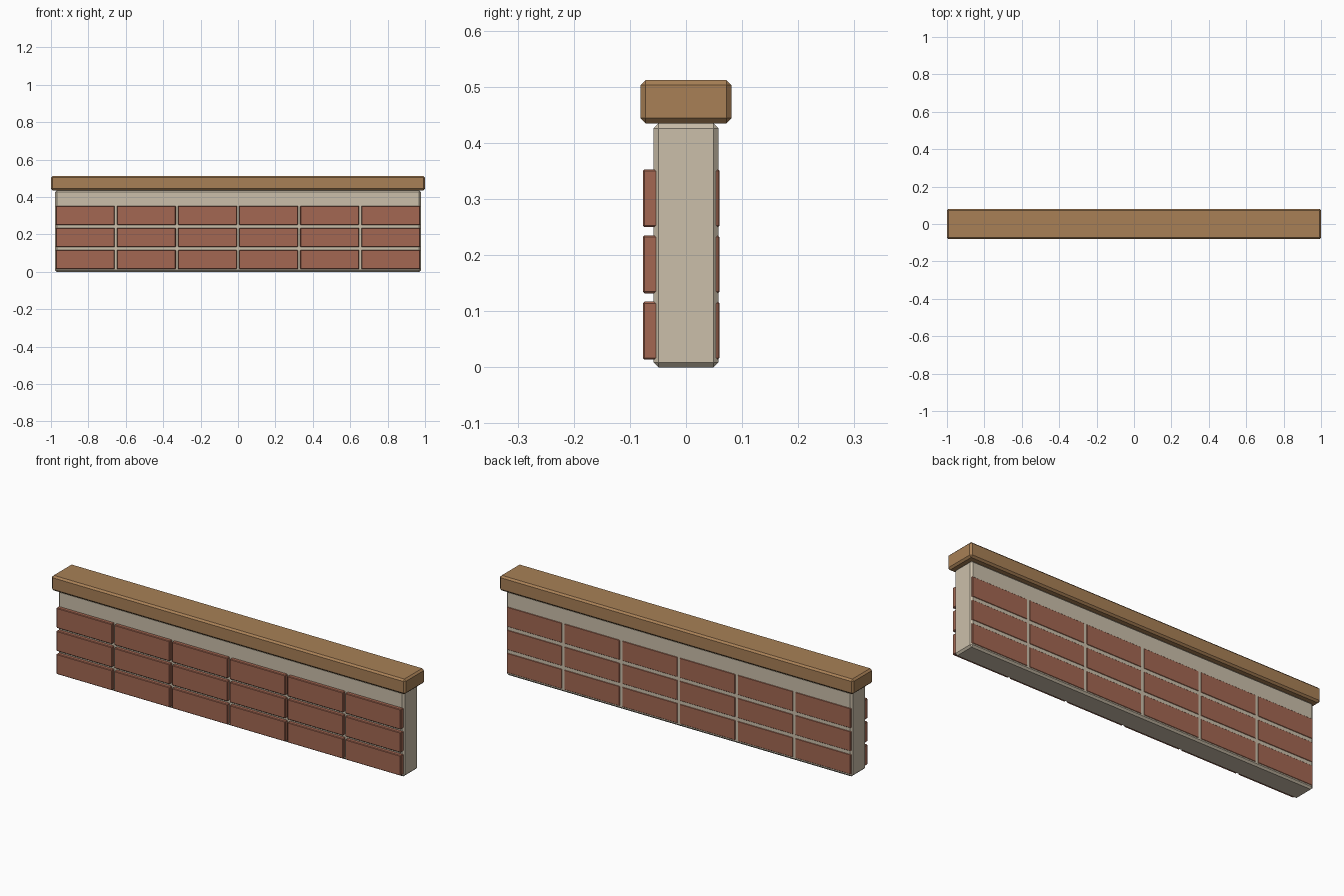
import bpy, bmesh

if "Cube" in bpy.data.objects:
    bpy.data.objects.remove(bpy.data.objects["Cube"])


def material(name, rgb):
    m = bpy.data.materials.new(name)
    m.diffuse_color = (*rgb, 1)
    m.use_nodes = True
    m.node_tree.nodes["Principled BSDF"].inputs["Base Color"].default_value = m.diffuse_color
    return m


WOOD = material("tan_wood", (0.392, 0.216, 0.093))
BRICK = material("red_brick", (0.366, 0.136, 0.084))
PLASTER = material("beige_mortar", (0.597, 0.521, 0.402))


def block(name, x, y, z, bevel, mat):
    """Chamfered box from (min, max) ranges."""
    bm = bmesh.new()
    bmesh.ops.create_cube(bm, size=1)
    for v in bm.verts:
        for i, (lo, hi) in enumerate((x, y, z)):
            v.co[i] = lo if v.co[i] < 0 else hi
    bmesh.ops.bevel(bm, geom=bm.edges[:], offset=bevel, segments=1,
                    affect='EDGES')
    mesh = bpy.data.meshes.new(name)
    bm.to_mesh(mesh)
    bm.free()
    mesh.materials.append(mat)
    ob = bpy.data.objects.new(name, mesh)
    bpy.context.collection.objects.link(ob)
    return ob


# Wall core and overhanging top rail
block("wall_core", (-0.978, 0.978), (-0.058, 0.058), (0, 0.435), 0.009, PLASTER)
block("top_rail", (-1, 1), (-0.081, 0.081), (0.435, 0.512), 0.009, WOOD)

# Three courses of six bricks, proud at the front and nearly flush at the back
PITCH, WIDTH = 0.3265, 0.314
for row in range(3):
    z = 0.014 + 0.118 * row
    for col in range(6):
        cx = (col - 2.5) * PITCH
        block(f"brick_{row}_{col}", (cx - WIDTH / 2, cx + WIDTH / 2),
              (-0.077, 0.060), (z, z + 0.103), 0.003, BRICK)
